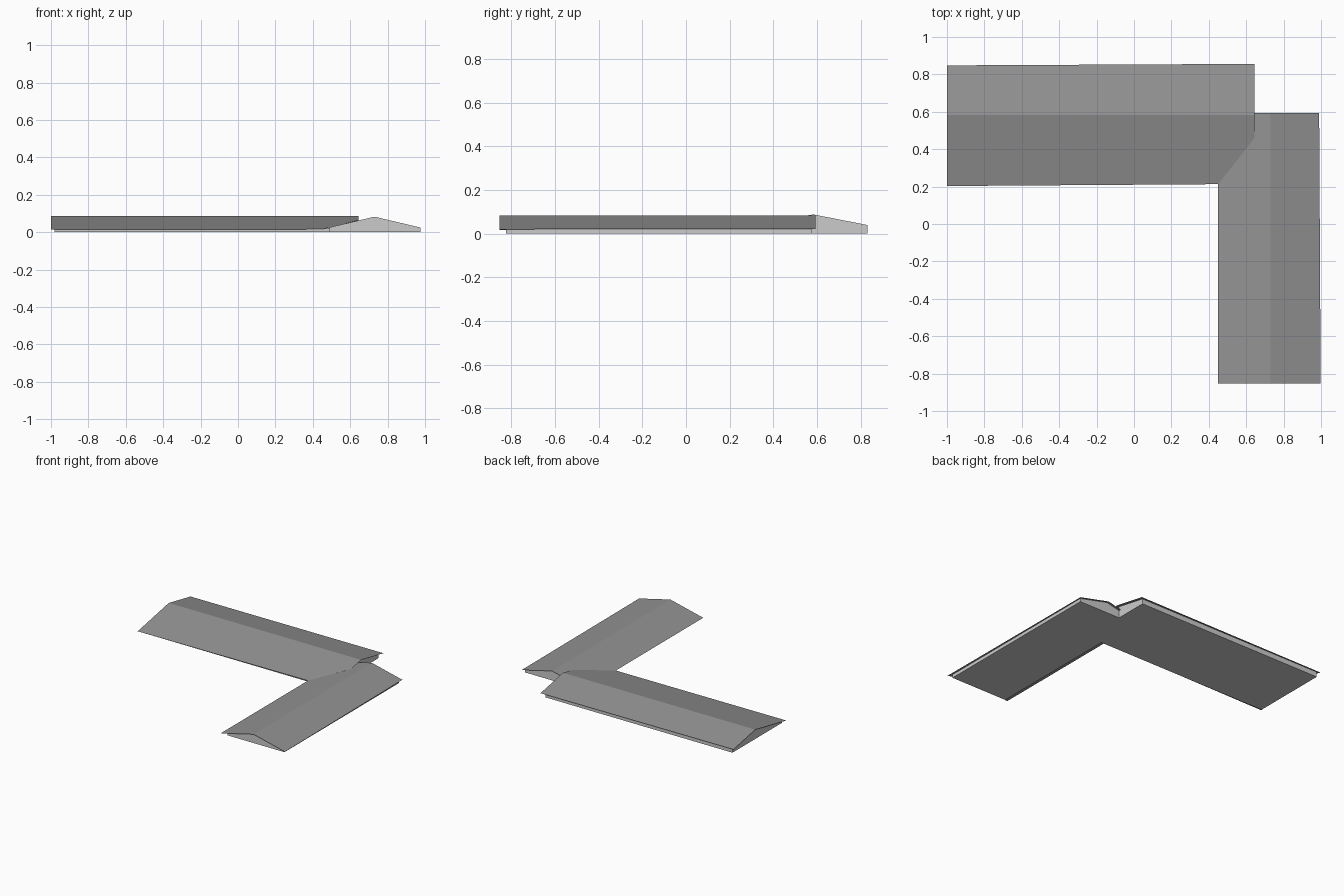
import bpy

if "Cube" in bpy.data.objects:
    bpy.data.objects.remove(bpy.data.objects["Cube"])


def height_a(y):
    """Roof height of the wing running along x."""
    return 0.088 - 0.195 * abs(y - 0.582)


def height_b(x):
    """Roof height of the wing running along y."""
    return 0.083 - 0.236 * abs(x - 0.73)


def add_mesh(name, polygons, material=None):
    verts, faces = [], []
    for poly in polygons:
        faces.append(list(range(len(verts), len(verts) + len(poly))))
        verts += poly
    mesh = bpy.data.meshes.new(name)
    mesh.from_pydata(verts, [], faces)
    mesh.update()
    if material:
        mesh.materials.append(material)
    obj = bpy.data.objects.new(name, mesh)
    bpy.context.collection.objects.link(obj)
    return obj


def a_pts(points):
    return [(x, y, height_a(y)) for x, y in points]


def b_pts(points):
    return [(x, y, height_b(x)) for x, y in points]


def wall(points, height):
    """Vertical wall along the points, reaching up to the roof."""
    return ([(x, y, 0) for x, y in points]
            + [(x, y, height(x, y)) for x, y in reversed(points)])


def top_a(x, y):
    return height_a(y)


def top_b(x, y):
    return height_b(x)


roof_grey = bpy.data.materials.new("dark_roof")
roof_grey.diffuse_color = (0.29, 0.29, 0.29, 1)
roof_grey.use_nodes = True
roof_grey.node_tree.nodes["Principled BSDF"].inputs["Base Color"].default_value = roof_grey.diffuse_color

# Long wing roof, its front slope trimmed along the valley
add_mesh("long_wing_roof", [
    a_pts([(-1, 0.203), (0.45, 0.213), (0.645, 0.46), (0.645, 0.582), (-1, 0.582)]),
    a_pts([(-1, 0.582), (0.645, 0.582), (0.645, 0.856), (-1, 0.848)]),
], roof_grey)

# Short wing roof, ending at the valley and the long wing's gable
add_mesh("short_wing_roof", [
    b_pts([(0.45, -0.853), (0.73, -0.853), (0.73, 0.594), (0.62, 0.594), (0.62, 0.43),
           (0.45, 0.213)]),
    b_pts([(0.73, -0.853), (0.998, -0.853), (0.99, 0.594), (0.73, 0.594)]),
], roof_grey)

# Walls follow an L-shaped outline set in from the eaves
p = [(-0.98, 0.228), (0.49, 0.228), (0.49, -0.825), (0.975, -0.825),
     (0.975, 0.575), (0.62, 0.575), (0.62, 0.832), (-0.98, 0.832)]
add_mesh("walls", [
    wall([p[0], p[1]], top_a),
    wall([p[1], p[2]], top_b),
    wall([p[2], (0.73, -0.825), p[3]], top_b),
    wall([p[3], p[4]], top_b),
    wall([p[4], (0.73, 0.575), p[5]], top_b),
    wall([p[5], (0.62, 0.582), p[6]], top_a),
    wall([p[6], p[7]], top_a),
    wall([p[7], (-0.98, 0.582), p[0]], top_a),
    # Gable part showing above the short wing roof
    [(0.62, 0.43, height_b(0.62)), (0.62, 0.575, height_b(0.62)),
     (0.62, 0.575, height_a(0.575))],
])

# Underside
add_mesh("floor", [[(x, y, 0) for x, y in reversed(p)]])
